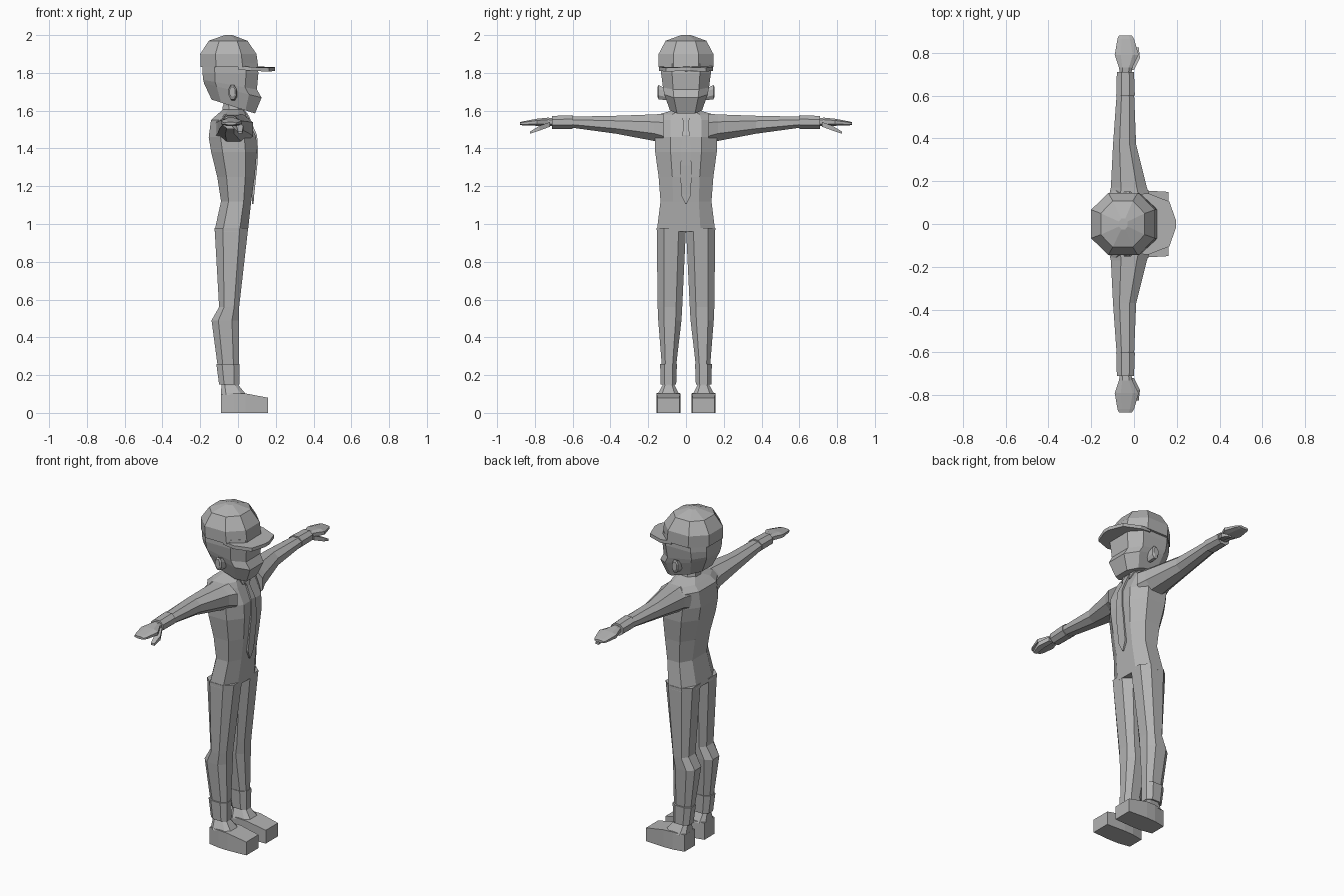
import bpy, bmesh

grey = bpy.data.materials.new("plain grey")
grey.diffuse_color = (0.45, 0.45, 0.45, 1)


def finish(name, bm):
    bmesh.ops.remove_doubles(bm, verts=bm.verts, dist=0.0002)
    bmesh.ops.recalc_face_normals(bm, faces=bm.faces)
    me = bpy.data.meshes.new(name)
    bm.to_mesh(me)
    bm.free()
    me.materials.append(grey)
    ob = bpy.data.objects.new(name, me)
    bpy.context.collection.objects.link(ob)
    return ob


def loft(name, axis, rings, cut=0.28, side=1):
    """Skin chamfered-box rings (t, u0, u1, v0, v1[, z slope along x]) along an axis."""
    bm = bmesh.new()
    loops = []
    for t, u0, u1, v0, v1, *slope in rings:
        a, b = (u1 - u0) * cut, (v1 - v0) * cut
        if cut:
            uv = [(u0 + a, v0), (u1 - a, v0), (u1, v0 + b), (u1, v1 - b),
                  (u1 - a, v1), (u0 + a, v1), (u0, v1 - b), (u0, v0 + b)]
        else:
            uv = [(u0, v0), (u1, v0), (u1, v1), (u0, v1)]
        loop = []
        for u, v in uv:
            x, y, z = {"z": (u, v, t), "y": (u, t, v), "x": (t, u, v)}[axis]
            if slope:
                z += slope[0] * x
            loop.append(bm.verts.new((x, y * side, z)))
        loops.append(loop)
    n = len(loops[0])
    for p, q in zip(loops, loops[1:]):
        for i in range(n):
            j = (i + 1) % n
            bm.faces.new((p[i], p[j], q[j], q[i]))
    bm.faces.new(loops[0])
    bm.faces.new(loops[-1])
    return finish(name, bm)


# torso, waist to shoulders
loft("torso", "z", [
    (0.96, -0.125, 0.052, -0.155, 0.155),
    (1.12, -0.09, 0.07, -0.135, 0.135),
    (1.25, -0.11, 0.088, -0.145, 0.145),
    (1.38, -0.142, 0.10, -0.163, 0.163),
    (1.46, -0.155, 0.096, -0.165, 0.165),
    (1.55, -0.143, 0.055, -0.165, 0.165),
    (1.58, -0.11, 0.04, -0.145, 0.145),
    (1.605, -0.08, 0.03, -0.06, 0.06)], 0.25)

# neck and collar
loft("neck", "z", [(1.57, -0.078, 0.02, -0.048, 0.048),
                   (1.67, -0.075, 0.015, -0.045, 0.045)])
loft("collar", "z", [(1.575, -0.085, 0.042, -0.062, 0.062, -0.15),
                     (1.615, -0.08, 0.032, -0.054, 0.054, -0.15)])

# head: sloping jaw, flat face
loft("head", "z", [
    (1.614, -0.14, 0.09, -0.085, 0.085, -0.32),
    (1.70, -0.18, 0.125, -0.115, 0.115, -0.25),
    (1.73, -0.184, 0.10, -0.122, 0.122, -0.18),
    (1.80, -0.188, 0.108, -0.132, 0.132),
    (1.85, -0.188, 0.10, -0.132, 0.132)], 0.22)

# cap crown
loft("cap", "z", [
    (1.83, -0.198, 0.107, -0.145, 0.145),
    (1.90, -0.20, 0.098, -0.145, 0.145),
    (1.97, -0.155, 0.05, -0.108, 0.108),
    (2.00, -0.07, -0.03, -0.025, 0.025)], 0.27)

# cap brim: outline plate that slopes down to the front
bm = bmesh.new()
outline = [(0.0, -0.14), (0.07, -0.142), (0.165, -0.105), (0.195, -0.02),
           (0.195, 0.02), (0.165, 0.105), (0.07, 0.142), (0.0, 0.14)]
top, low = [[bm.verts.new((x, y, 1.85 - 0.1 * x + d - 0.6 * y * y)) for x, y in outline]
            for d in (0, -0.02)]
bm.faces.new(top)
bm.faces.new(low)
for i in range(8):
    j = (i + 1) % 8
    bm.faces.new((top[i], top[j], low[j], low[i]))
finish("cap_brim", bm)

# tie
loft("tie", "z", [
    (1.105, 0.074, 0.082, -0.003, 0.003),
    (1.155, 0.074, 0.086, -0.027, 0.027),
    (1.31, 0.088, 0.102, -0.029, 0.029),
    (1.38, 0.094, 0.107, -0.025, 0.025),
    (1.47, 0.088, 0.101, -0.019, 0.019),
    (1.54, 0.055, 0.070, -0.013, 0.013),
    (1.56, 0.045, 0.064, -0.022, 0.022),
    (1.59, 0.028, 0.048, -0.018, 0.018)], 0)

for side, label in ((1, "left"), (-1, "right")):
    # collar flap
    loft(label + "_collar_flap", "z", [
        (1.553, 0.048, 0.06, 0.026, 0.036),
        (1.60, 0.02, 0.038, 0.004, 0.05)], 0, side)

    # ear
    loft(label + "_ear", "y", [
        (0.10, -0.045, -0.005, 1.655, 1.715),
        (0.145, -0.05, -0.008, 1.66, 1.735),
        (0.152, -0.045, -0.015, 1.675, 1.725)], 0.28, side)

    # arm and sleeve cuff
    loft(label + "_arm", "y", [
        (0.12, -0.12, 0.08, 1.42, 1.583),
        (0.17, -0.108, 0.06, 1.44, 1.58),
        (0.37, -0.098, 0.01, 1.478, 1.573),
        (0.62, -0.08, 0.0, 1.512, 1.568)], 0.28, side)
    loft(label + "_sleeve_cuff", "y", [
        (0.60, -0.083, 0.004, 1.504, 1.576),
        (0.71, -0.08, 0.0, 1.504, 1.572)], 0.28, side)

    # hand: flat paddle with a separate thumb
    loft(label + "_hand", "y", [
        (0.70, -0.066, -0.012, 1.52, 1.56),
        (0.73, -0.07, -0.008, 1.52, 1.563),
        (0.79, -0.09, 0.022, 1.52, 1.557),
        (0.865, -0.077, 0.0, 1.522, 1.543),
        (0.88, -0.07, -0.01, 1.525, 1.539)], 0.25, side)
    loft(label + "_thumb", "y", [
        (0.72, -0.03, 0.0, 1.515, 1.54),
        (0.775, -0.008, 0.028, 1.495, 1.52),
        (0.825, 0.0, 0.022, 1.478, 1.49)], 0, side)

    # leg and trouser cuff
    loft(label + "_leg", "z", [
        (0.98, -0.124, 0.054, 0.0, 0.155),
        (0.56, -0.10, 0.006, 0.02, 0.15),
        (0.49, -0.14, 0.004, 0.024, 0.147),
        (0.25, -0.108, 0.004, 0.052, 0.128)], 0.25, side)
    loft(label + "_trouser_cuff", "z", [
        (0.26, -0.115, 0.008, 0.048, 0.137),
        (0.15, -0.10, 0.007, 0.052, 0.134)], 0.25, side)

    # shoe: blocky foot with a tapered ankle
    loft(label + "_shoe", "x", [
        (-0.09, 0.045, 0.142, 0.0, 0.10),
        (-0.02, 0.032, 0.155, 0.0, 0.105),
        (0.04, 0.03, 0.157, 0.0, 0.103),
        (0.16, 0.035, 0.15, 0.0, 0.08)], 0, side)
    loft(label + "_ankle", "z", [
        (0.095, -0.09, 0.045, 0.035, 0.152),
        (0.145, -0.088, 0.004, 0.06, 0.125),
        (0.17, -0.085, 0.0, 0.06, 0.125)], 0.2, side)
